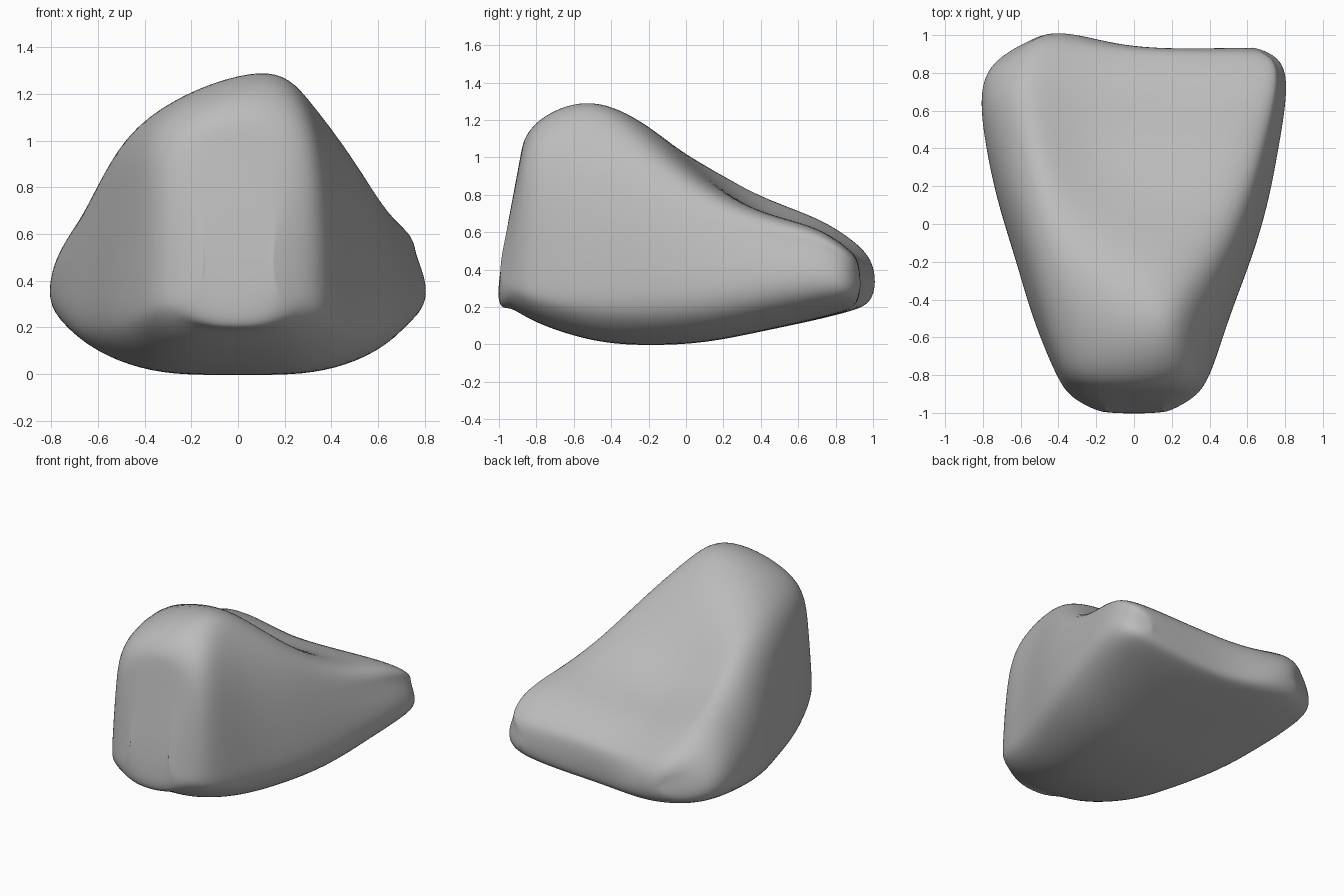
import bpy
import math
from mathutils import Vector

cube = bpy.data.objects.get("Cube")
if cube:
    bpy.data.objects.remove(cube, do_unlink=True)


def make_material(name, color):
    material = bpy.data.materials.new(name)
    material.use_nodes = True
    material.diffuse_color = color
    for node in material.node_tree.nodes:
        if node.type == 'BSDF_PRINCIPLED':
            node.inputs["Base Color"].default_value = color
            node.inputs["Roughness"].default_value = 0.9
    return material


def section(y, lean, bump, right_x, left_x, wide_z, base_z, right_top, ridge, left_top):
    """One cross-section of the boulder, a closed loop around the y axis."""
    def flank(side_x, shoulder):
        low = (side_x * 0.94, base_z + (wide_z - base_z) * 0.4)
        wide = (side_x, wide_z)
        high = (side_x * 0.65 + shoulder[0] * 0.35 + math.copysign(0.02, side_x),
                wide_z * 0.42 + shoulder[1] * 0.58)
        return [(side_x * 0.57, base_z + 0.015), low, wide, high, shoulder]

    def place(x, z):
        # The back edge swells out on one side only
        swell = bump * math.exp(-((x + 0.38) / 0.25) ** 2)
        return Vector((x, y + lean * (z - wide_z) + swell, z))

    loop = [(0, base_z)] + flank(left_x, left_top) + [ridge]
    loop += reversed(flank(right_x, right_top))
    return [place(x, z) for x, z in loop]


# Cross-sections from the steep front face to the low back edge
sections = [
    section(-.98, .17, 0, -.17, .17, .45, .30, (-.12, .85), (0, .90), (.12, .85)),
    section(-.92, .09, 0, -.31, .30, .42, .20, (-.22, 1.0), (.02, 1.1), (.22, 1.02)),
    section(-.79, .05, 0, -.41, .40, .38, .12, (-.31, 1.08), (.04, 1.22), (.28, 1.13)),
    section(-.50, 0, 0, -.53, .50, .37, .025, (-.36, 1.11), (.06, 1.29), (.28, 1.19)),
    section(-.20, 0, 0, -.62, .61, .37, .00, (-.42, 1.06), (0, 1.165), (.37, 1.06)),
    section(.10, 0, 0, -.71, .70, .37, .015, (-.46, .955), (-.1, .91), (.46, .86)),
    section(.40, 0, 0, -.775, .76, .39, .07, (-.5, .80), (-.16, .70), (.54, .715)),
    section(.68, 0, .02, -.80, .80, .40, .13, (-.54, .68), (-.16, .605), (.6, .63)),
    section(.86, 0, .05, -.72, .77, .36, .18, (-.5, .55), (-.1, .50), (.61, .515)),
    section(.925, 0, .075, -.54, .66, .33, .24, (-.4, .42), (0, .41), (.52, .42)),
]
count = len(sections[0])
targets = [point for loop in sections for point in loop]

# Skin the sections and close both ends with upright strips
half_cap = [(0, 1, 5, 6), (1, 2, 4, 5), (2, 3, 4)]
mirrored = [[(count - i) % count for i in reversed(face)] for face in half_cap]
cap = half_cap + mirrored
last = len(targets) - count
faces = [list(face) for face in cap]
faces += [[last + i for i in reversed(face)] for face in cap]
for row in range(len(sections) - 1):
    for i in range(count):
        j = (i + 1) % count
        a, b = row * count, (row + 1) * count
        faces.append([a + j, a + i, b + i, b + j])

mesh = bpy.data.meshes.new("boulder")
mesh.from_pydata(targets, [], faces)
boulder = bpy.data.objects.new("boulder", mesh)
bpy.context.collection.objects.link(boulder)
mesh.materials.append(make_material("stone grey", (0.5, 0.5, 0.5, 1)))

# Round the form, pulling the cage out so the surface meets the sections
rounding = boulder.modifiers.new("rounding", 'SUBSURF')
rounding.levels = rounding.render_levels = 3
for step in range(4):
    graph = bpy.context.evaluated_depsgraph_get()
    rounded = boulder.evaluated_get(graph).data
    shift = [target - rounded.vertices[i].co for i, target in enumerate(targets)]
    for vertex, offset in zip(mesh.vertices, shift):
        vertex.co += offset * 0.7
    mesh.update()
    bpy.context.view_layer.update()

bpy.ops.object.select_all(action='DESELECT')
bpy.context.view_layer.objects.active = boulder
boulder.select_set(True)
bpy.ops.object.shade_smooth()
